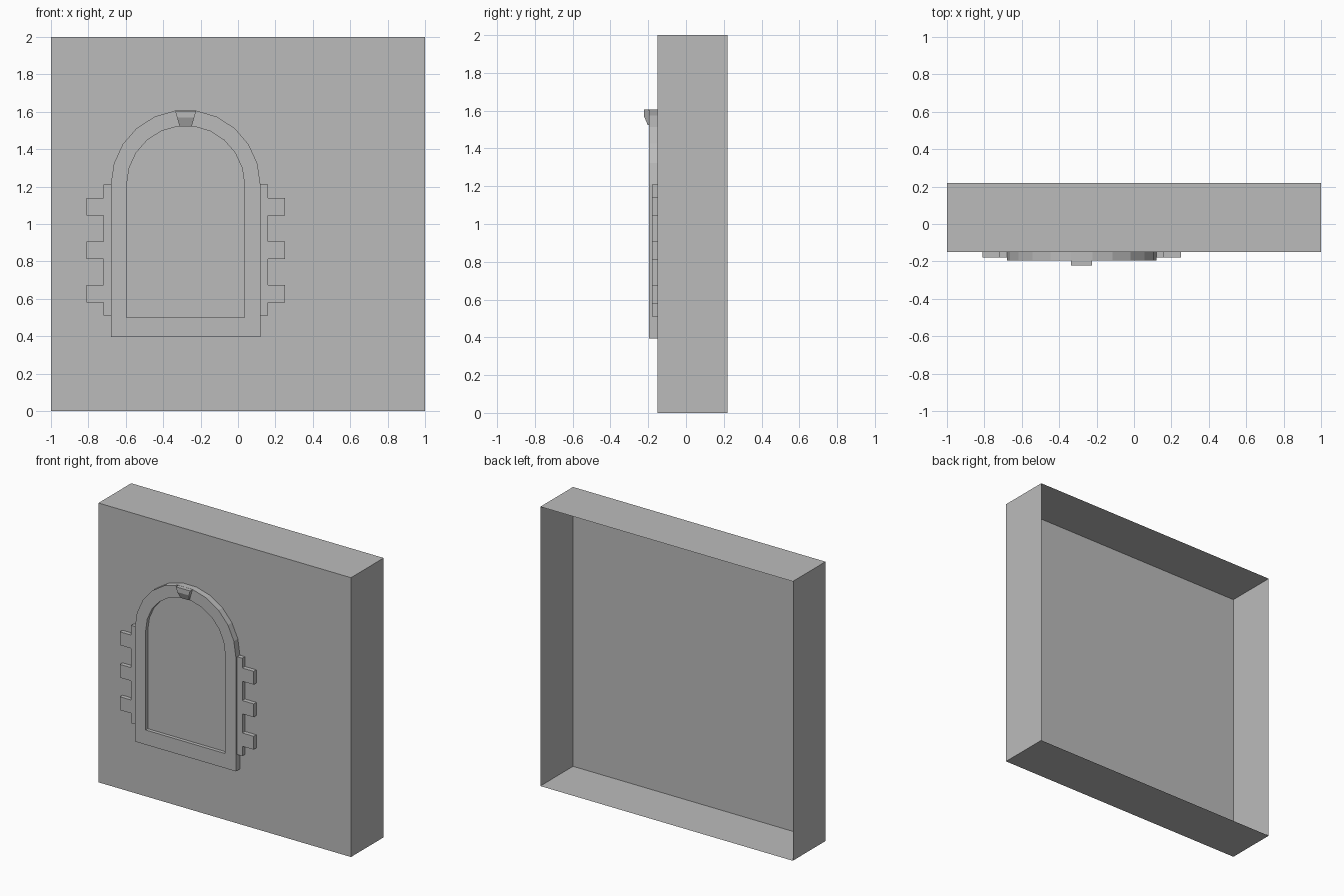
import bpy
import bmesh
import math

if "Cube" in bpy.data.objects:
    bpy.data.objects.remove(bpy.data.objects["Cube"], do_unlink=True)

stone = bpy.data.materials.new("stone_grey")
stone.use_nodes = True
GREY = (0.5, 0.5, 0.5, 1)
stone.diffuse_color = GREY
stone.node_tree.nodes["Principled BSDF"].inputs["Base Color"].default_value = GREY

WALL_Y = -0.15    # front plane of the wall
CENTRE = -0.28    # middle of the window in x
SPRING = 1.21     # height where the arch starts
SEGMENTS = 11


def finish(name, bm):
    bmesh.ops.recalc_face_normals(bm, faces=bm.faces)
    mesh = bpy.data.meshes.new(name)
    bm.to_mesh(mesh)
    bm.free()
    mesh.materials.append(stone)
    obj = bpy.data.objects.new(name, mesh)
    bpy.context.collection.objects.link(obj)
    return obj


def prism(name, outline, front, back=WALL_Y):
    """Extrude an x-z outline from the back plane to the front plane."""
    bm = bmesh.new()
    face = bm.faces.new([bm.verts.new((x, back, z)) for x, z in outline])
    cap = bmesh.ops.extrude_face_region(bm, geom=[face], use_keep_orig=True)
    moved = [v for v in cap["geom"] if isinstance(v, bmesh.types.BMVert)]
    bmesh.ops.translate(bm, verts=moved, vec=(0, front - back, 0))
    return finish(name, bm)


def arch(radius, bottom):
    """Outline of a round-headed opening."""
    pts = [(CENTRE - radius, bottom)]
    for i in range(SEGMENTS + 1):
        a = math.pi * (1 - i / SEGMENTS)
        pts.append((CENTRE + radius * math.cos(a), SPRING + radius * math.sin(a)))
    return pts + [(CENTRE + radius, bottom)]


# Wall: thin shell, open at the back
bm = bmesh.new()
bmesh.ops.create_cube(bm, size=1)
for v in bm.verts:
    v.co = (v.co.x * 2, 0.22 if v.co.y > 0 else WALL_Y, v.co.z * 2 + 1)
back = [f for f in bm.faces if all(v.co.y > 0 for v in f.verts)]
bmesh.ops.delete(bm, geom=back, context="FACES")
finish("wall_shell", bm)

# Arched window frame: a ring with square section
bm = bmesh.new()
loops = []
for radius, bottom, y in ((0.4, 0.395, WALL_Y), (0.4, 0.395, -0.195),
                          (0.315, 0.5, -0.195), (0.315, 0.5, WALL_Y)):
    loops.append([bm.verts.new((x, y, z)) for x, z in arch(radius, bottom)])
for k in range(4):
    a, b = loops[k], loops[(k + 1) % 4]
    for i in range(len(a)):
        j = (i + 1) % len(a)
        bm.faces.new((a[i], a[j], b[j], b[i]))
finish("window_frame", bm)

# Blind panel inside the frame
prism("window_panel", arch(0.315, 0.5), -0.17)

# Toothed side stones, one outline mirrored to both sides
for name, side in (("left_side_stones", 1), ("right_side_stones", -1)):
    steps = [(0.4, 0.51), (0.44, 0.51)]
    for low in (0.58, 0.812, 1.045):
        steps += [(0.44, low), (0.53, low), (0.53, low + 0.095), (0.44, low + 0.095)]
    steps += [(0.44, SPRING), (0.4, SPRING)]
    prism(name, [(CENTRE + side * x, z) for x, z in steps], -0.18)

# Keystone: tapering block with a sloping lower face
bm = bmesh.new()
rings = []
for z, half, front in ((1.605, 0.056, -0.222), (1.57, 0.046, -0.222), (1.525, 0.033, -0.203)):
    corners = ((-half, front), (half, front), (half, -0.185), (-half, -0.185))
    rings.append([bm.verts.new((CENTRE + x, y, z)) for x, y in corners])
for a, b in zip(rings, rings[1:]):
    for i in range(4):
        j = (i + 1) % 4
        bm.faces.new((a[i], a[j], b[j], b[i]))
bm.faces.new(rings[0])
bm.faces.new(rings[-1])
finish("keystone", bm)
